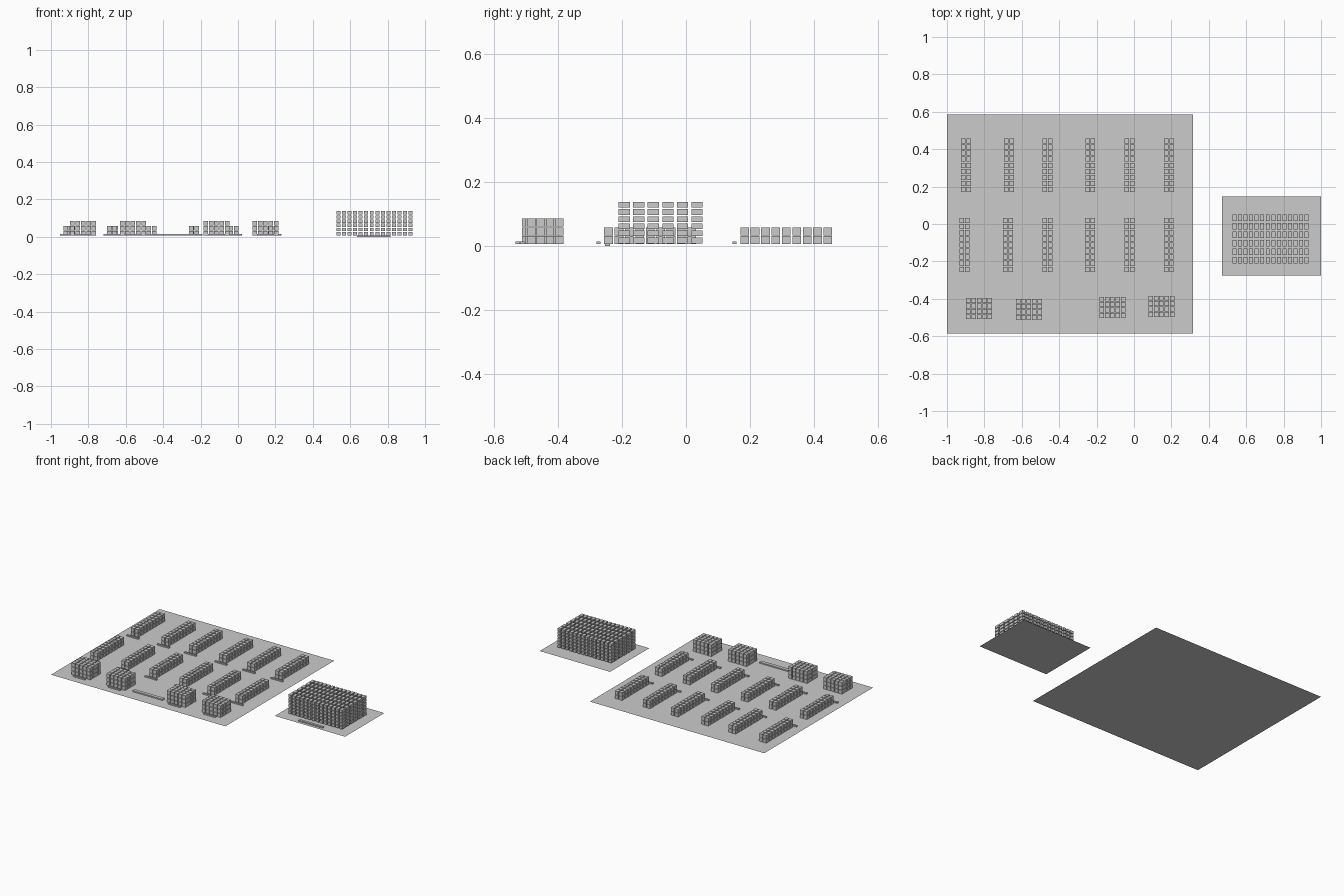
import bpy, bmesh
from mathutils import Matrix, Vector

if "Cube" in bpy.data.objects:
    bpy.data.objects.remove(bpy.data.objects["Cube"])

FLOOR = 0.006  # height of the main floor


def make_object(name, bm):
    mesh = bpy.data.meshes.new(name)
    bm.to_mesh(mesh)
    bm.free()
    obj = bpy.data.objects.new(name, mesh)
    bpy.context.collection.objects.link(obj)
    return obj


def floor(name, x0, x1, y0, y1, z):
    bm = bmesh.new()
    bm.faces.new([bm.verts.new((x, y, z)) for x, y in
                  ((x0, y0), (x1, y0), (x1, y1), (x0, y1))])
    make_object(name, bm)


def stack(name, start, size, pitch, count):
    """Grid of separate boxes growing from the lower corner `start`."""
    bm = bmesh.new()
    scale = Matrix.Diagonal((*size, 1))
    for i in range(count[0]):
        for j in range(count[1]):
            for k in range(count[2]):
                centre = Vector([start[a] + size[a] / 2 + n * pitch[a]
                                 for a, n in enumerate((i, j, k))])
                bmesh.ops.create_cube(bm, size=1, matrix=Matrix.Translation(centre) @ scale)
    make_object(name, bm)


def plate(name, x, y, z, w, d, h):
    stack(name, (x - w / 2, y - d / 2, z), (w, d, h), (0, 0, 0), (1, 1, 1))


# Two floor areas
floor("main_floor", -1.0, 0.315, -0.585, 0.585, FLOOR)
floor("reception_floor", 0.47, 1.0, -0.275, 0.147, 0.0)

# Two rows of long double stacks, each with a blank marker plate in front
long_rows = (
    ("back", 0.170, (-0.899, -0.669, -0.463, -0.234, -0.023, 0.188)),
    ("middle", -0.256, (-0.907, -0.674, -0.463, -0.236, -0.025, 0.186)),
)
for row, y, xs in long_rows:
    for n, x in enumerate(xs, 1):
        stack(f"{row}_stack_{n}", (x - 0.0265, y, FLOOR), (0.024, 0.027, 0.025),
              (0.029, 0.0326, 0.0272), (2, 9, 2))
        plate(f"{row}_marker_{n}", x, y - 0.018, FLOOR, 0.09, 0.012, 0.008)

# Four dispatch blocks along the front
for n, (x, y) in enumerate(((-0.828, -0.509), (-0.562, -0.513),
                            (-0.115, -0.502), (0.147, -0.497)), 1):
    stack(f"dispatch_block_{n}", (x - 0.07, y, FLOOR), (0.024, 0.026, 0.025),
          (0.029, 0.029, 0.0272), (5, 4, 3))
    plate(f"dispatch_marker_{n}", x, y - 0.015, FLOOR, 0.09, 0.012, 0.008)
plate("dispatch_sign_plate", -0.333, -0.487, FLOOR, 0.225, 0.024, 0.008)

# Tall reception block
stack("reception_block", (0.527, -0.211, 0.008), (0.021, 0.035, 0.0175),
      (0.0296, 0.0456, 0.0223), (14, 6, 6))
plate("reception_sign_plate", 0.725, -0.246, 0.0, 0.18, 0.016, 0.008)
